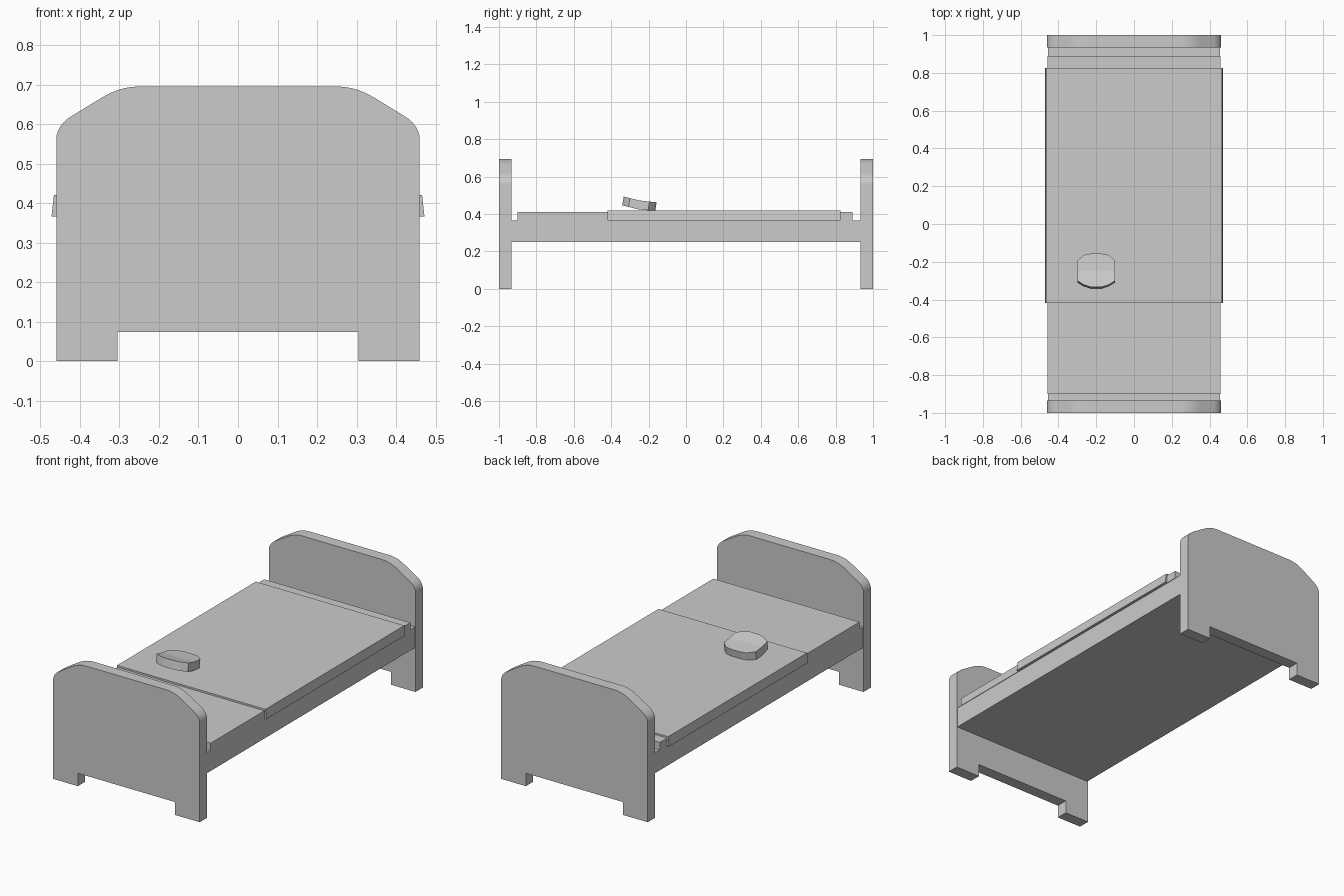
import bpy, bmesh

if "Cube" in bpy.data.objects:
    bpy.data.objects.remove(bpy.data.objects["Cube"])


def finish(name, bm):
    bmesh.ops.recalc_face_normals(bm, faces=bm.faces)
    mesh = bpy.data.meshes.new(name)
    bm.to_mesh(mesh)
    bm.free()
    obj = bpy.data.objects.new(name, mesh)
    bpy.context.collection.objects.link(obj)
    return obj


def box(name, half_x, y0, y1, z0, z1, top_half_x=None):
    top = half_x if top_half_x is None else top_half_x
    bm = bmesh.new()
    rings = [[bm.verts.new((sx * hx, y, z)) for sx, y in
              ((-1, y0), (1, y0), (1, y1), (-1, y1))]
             for hx, z in ((half_x, z0), (top, z1))]
    bm.faces.new(rings[0])
    bm.faces.new(rings[1])
    for i in range(4):
        j = (i + 1) % 4
        bm.faces.new((rings[0][i], rings[0][j], rings[1][j], rings[1][i]))
    return finish(name, bm)


def arc(a, b, c, steps=6):
    # Rounded corner from a to c, pulled towards b
    return [tuple((1 - t) ** 2 * p + 2 * t * (1 - t) * q + t * t * r
                  for p, q, r in zip(a, b, c))
            for t in (i / steps for i in range(steps + 1))]


# Head and foot boards: mirrored half profile extruded along y
half = [(0.305, 0.073), (0.305, 0), (0.46, 0)]
half += arc((0.46, 0.56), (0.46, 0.597), (0.42, 0.621))
half += arc((0.348, 0.665), (0.30, 0.695), (0.25, 0.695))
profile = half + [(-x, z) for x, z in reversed(half)]


def board(name, y0, y1):
    bm = bmesh.new()
    face = bm.faces.new([bm.verts.new((x, y0, z)) for x, z in profile])
    ext = bmesh.ops.extrude_face_region(bm, geom=[face])
    moved = [v for v in ext["geom"] if isinstance(v, bmesh.types.BMVert)]
    bmesh.ops.translate(bm, verts=moved, vec=(0, y1 - y0, 0))
    return finish(name, bm)


board("head_board", -1.0, -0.934)
board("foot_board", 0.934, 1.0)

# Frame, mattress and blanket
box("bed_frame", 0.456, -0.936, 0.936, 0.25, 0.367)
box("mattress", 0.459, -0.90, 0.89, 0.366, 0.41)
box("blanket", 0.472, -0.419, 0.825, 0.366, 0.42, 0.466)

# Pillow: rounded slab bent along a crease, front edge raised
right = [(0.03, -0.157), (0.065, -0.164), (0.10, -0.195), (0.10, -0.25),
         (0.10, -0.30), (0.065, -0.322), (0.03, -0.333)]
CREASE, PILLOW_X = 3, -0.20


def bend(y):
    d = y + 0.25
    return 0.473 - d * (0.25 if d < 0 else 0.11)


bm = bmesh.new()
outline = right + [(-x, y) for x, y in reversed(right)]
n = len(outline)
top = [bm.verts.new((PILLOW_X + x, y, bend(y))) for x, y in outline]
low = [bm.verts.new((PILLOW_X + x, y - 0.008, bend(y) - 0.047))
       for x, y in outline]
for ring in (top, low):
    bm.faces.new(ring[:CREASE + 1] + ring[n - 1 - CREASE:])
    bm.faces.new(ring[CREASE:n - CREASE])
for i in range(n):
    j = (i + 1) % n
    bm.faces.new((top[i], top[j], low[j], low[i]))
finish("pillow", bm)
